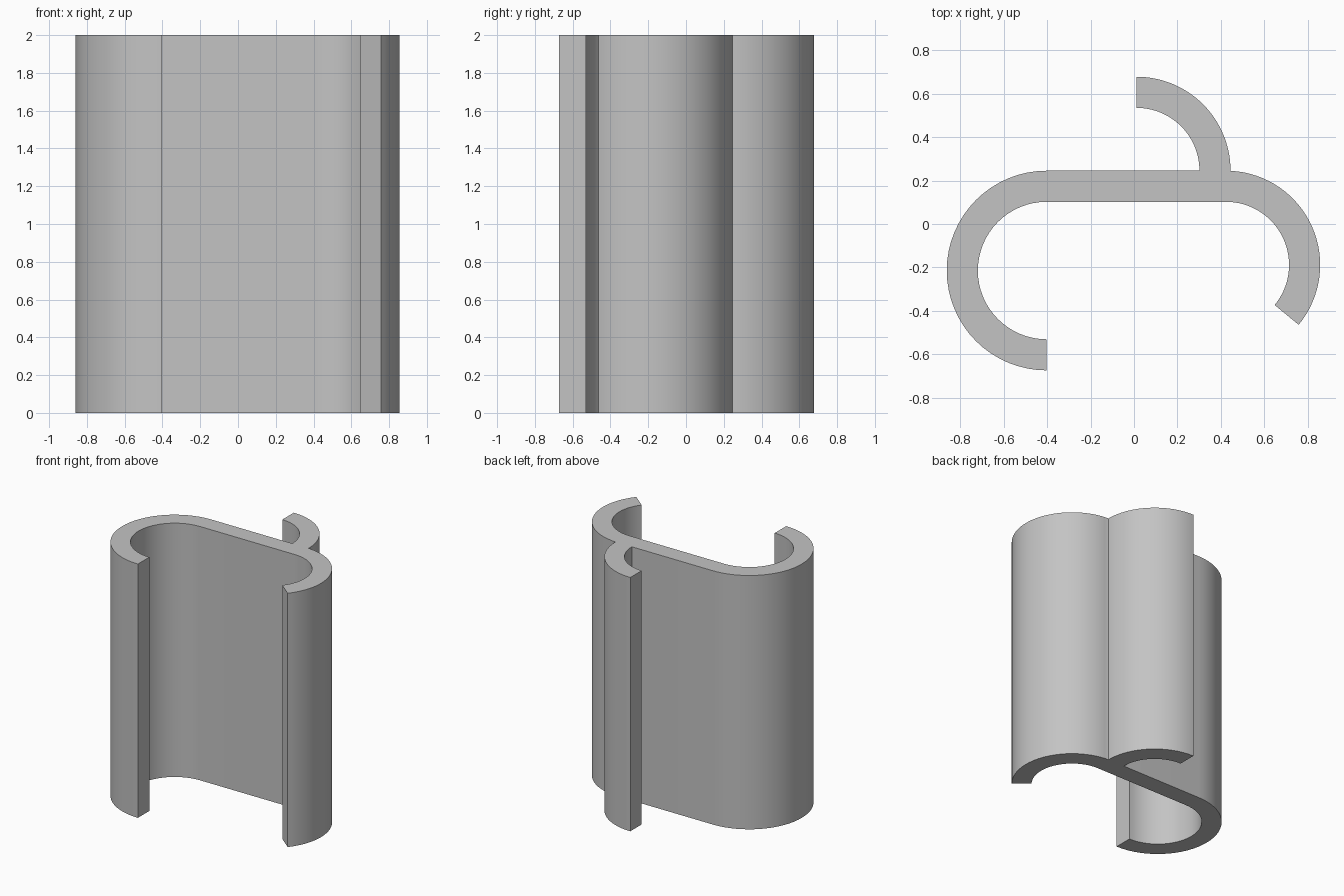
import bpy, bmesh
from math import sin, cos, radians

cube = bpy.data.objects.get("Cube")
if cube:
    bpy.data.objects.remove(cube, do_unlink=True)

HEIGHT = 2.0
WALL = 0.143
STEPS = 32


def arc(center, radius, start, end):
    """Points along a circular arc, angles in degrees."""
    angles = [radians(start + (end - start) * i / STEPS) for i in range(STEPS + 1)]
    return [(center[0] + radius * cos(a), center[1] + radius * sin(a)) for a in angles]


# Centre and outer radius of each curl
left, left_r = (-0.402, -0.214), 0.459
right, right_r = (0.423, -0.188), 0.433
hook, hook_r = (0.012, 0.245), 0.432

# One continuous outline: left curl, web, rear hook, right curl and back
outline = (
    arc(left, left_r, 270, 90)
    + arc(hook, hook_r - WALL, 0, 90)
    + arc(hook, hook_r, 90, 0)
    + arc(right, right_r, 87, -39.5)
    + arc(right, right_r - WALL, -39.5, 90)
    + arc(left, left_r - WALL, 90, 270)
)

# Extrude the outline into a prism
bm = bmesh.new()
base = bm.faces.new([bm.verts.new((x, y, 0)) for x, y in outline])
top = bmesh.ops.extrude_face_region(bm, geom=[base], use_keep_orig=True)
top_verts = [v for v in top["geom"] if isinstance(v, bmesh.types.BMVert)]
bmesh.ops.translate(bm, verts=top_verts, vec=(0, 0, HEIGHT))
bmesh.ops.recalc_face_normals(bm, faces=bm.faces)
mesh = bpy.data.meshes.new("extruded_clip")
bm.to_mesh(mesh)
bm.free()

clip = bpy.data.objects.new("extruded_clip", mesh)
bpy.context.collection.objects.link(clip)

# Plain grey material
grey = bpy.data.materials.new("light_grey")
grey.use_nodes = True
color = (0.55, 0.55, 0.55, 1)
grey.diffuse_color = color
grey.node_tree.nodes["Principled BSDF"].inputs["Base Color"].default_value = color
mesh.materials.append(grey)

# Smooth curved walls, crisp ends and creases
bpy.ops.object.select_all(action="DESELECT")
clip.select_set(True)
bpy.context.view_layer.objects.active = clip
bpy.ops.object.shade_smooth_by_angle(angle=radians(30))
